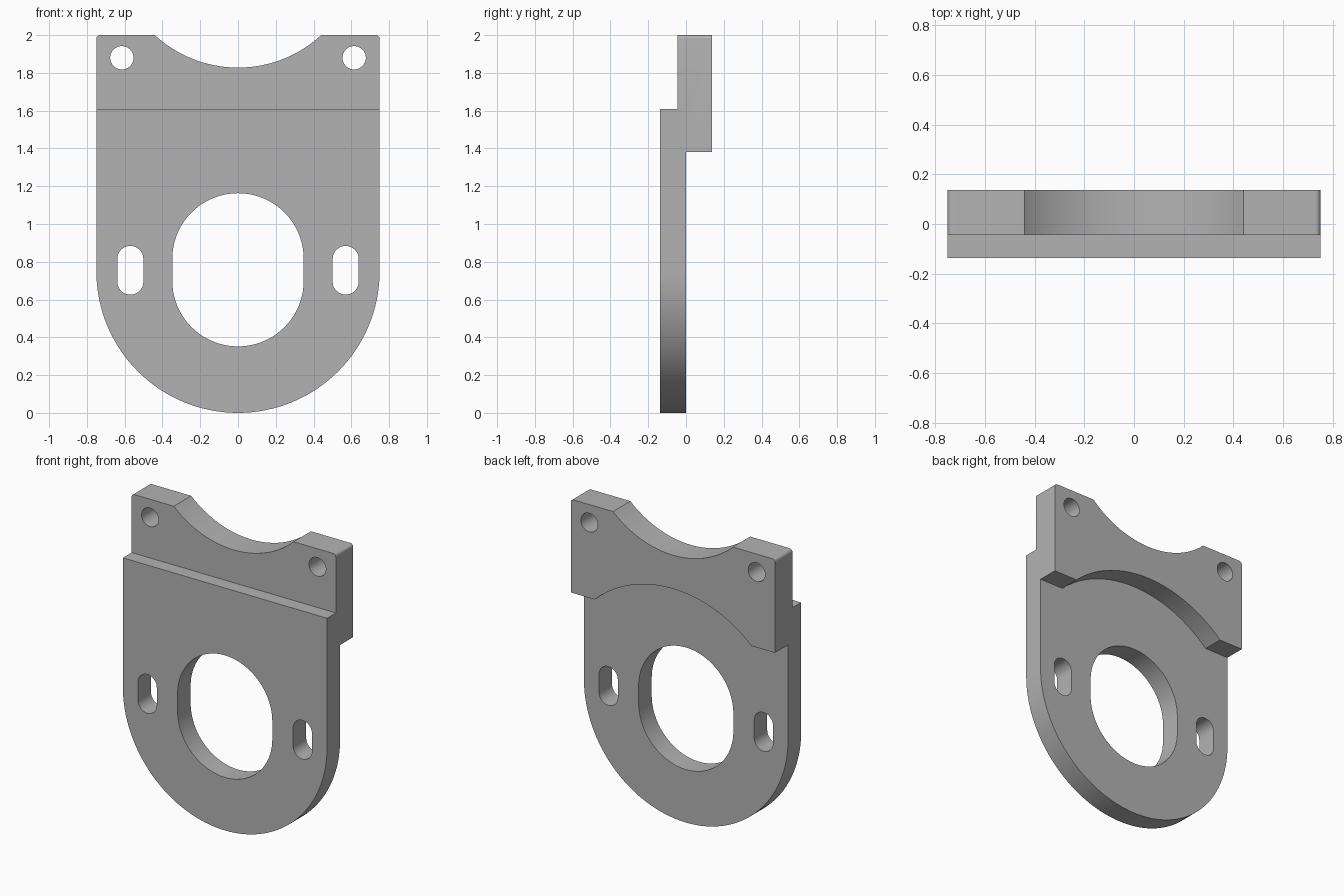
import bpy
import bmesh
from math import sin, cos, pi, radians, asin, atan2, hypot

cube = bpy.data.objects.get("Cube")
if cube:
    bpy.data.objects.remove(cube, do_unlink=True)

grey = bpy.data.materials.new("plain grey")
grey.use_nodes = True
colour = (0.45, 0.45, 0.45, 1)
grey.diffuse_color = colour
grey.node_tree.nodes["Principled BSDF"].inputs["Base Color"].default_value = colour


def arc(cx, cz, r, start, end, steps):
    """Points along an arc, angles in radians."""
    angles = [start + (end - start) * i / steps for i in range(steps + 1)]
    return [(cx + r * cos(a), cz + r * sin(a)) for a in angles]


def slot(cx, low, high, r, steps=24):
    """Upright slot outline between two arc centres."""
    return arc(cx, high, r, 0, pi, steps) + arc(cx, low, r, pi, 2 * pi, steps)


def extrude(name, outline, y0, y1):
    """Solid made by pushing an x-z outline from y0 to y1."""
    bm = bmesh.new()
    face = bm.faces.new([bm.verts.new((x, y0, z)) for x, z in outline])
    result = bmesh.ops.extrude_face_region(bm, geom=[face])
    moved = [v for v in result["geom"] if isinstance(v, bmesh.types.BMVert)]
    bmesh.ops.translate(bm, verts=moved, vec=(0, y1 - y0, 0))
    bmesh.ops.recalc_face_normals(bm, faces=bm.faces)
    mesh = bpy.data.meshes.new(name)
    bm.to_mesh(mesh)
    bm.free()
    mesh.materials.append(grey)
    obj = bpy.data.objects.new(name, mesh)
    bpy.context.collection.objects.link(obj)
    return obj


def combine(target, tool, operation):
    """Apply a boolean and remove the tool object."""
    bpy.context.view_layer.objects.active = target
    mod = target.modifiers.new("join", "BOOLEAN")
    mod.operation = operation
    mod.solver = "EXACT"
    mod.object = tool
    bpy.ops.object.modifier_apply(modifier=mod.name)
    bpy.data.objects.remove(tool, do_unlink=True)


HALF = 0.75
FRONT, STEP, BACK = -0.137, -0.045, 0.137

# Front plate with a half-round bottom
plate = [(HALF, 1.61), (-HALF, 1.61)] + arc(0, HALF, HALF, pi, 2 * pi, 64)
bracket = extrude("mounting_bracket", plate, FRONT, 0)

# Upper pad: scalloped top, rounded corners, arched lower edge
corner = 0.02
scallop_r, scallop_z = 0.65, 2.478
half_scallop = asin(0.44 / scallop_r)
arch_z, arch_r, foot = 0.758, 0.85, 0.575
foot_z = 1.38
arch_angle = atan2(foot_z - arch_z, foot)
arch_r = hypot(foot, foot_z - arch_z)
pad = [(-HALF, foot_z)]
pad += arc(0, arch_z, arch_r, pi - arch_angle, arch_angle, 40)
pad += [(HALF, foot_z)]
pad += arc(HALF - corner, 2 - corner, corner, 0, pi / 2, 6)
scallop = arc(0, scallop_z, scallop_r, -pi / 2 + half_scallop, -pi / 2 - half_scallop, 40)
scallop[0], scallop[-1] = (0.44, 2), (-0.44, 2)
pad += scallop
pad += arc(corner - HALF, 2 - corner, corner, pi / 2, pi, 6)
combine(bracket, extrude("upper_pad", pad, STEP, BACK), "UNION")

# Central opening, side slots and upper bolt holes
cuts = [slot(0, 0.70, 0.815, 0.348, 40)]
for side in (-1, 1):
    cuts.append(slot(side * 0.57, 0.695, 0.815, 0.069, 16))
    cuts.append(arc(side * 0.615, 1.88, 0.062, 0, 2 * pi, 32)[:-1])
for outline in cuts:
    combine(bracket, extrude("hole_cutter", outline, -0.3, 0.3), "DIFFERENCE")

# Smooth the curved walls, keep the machined edges crisp
bpy.ops.object.select_all(action="DESELECT")
bracket.select_set(True)
bpy.context.view_layer.objects.active = bracket
bpy.ops.object.shade_smooth_by_angle(angle=radians(25))
